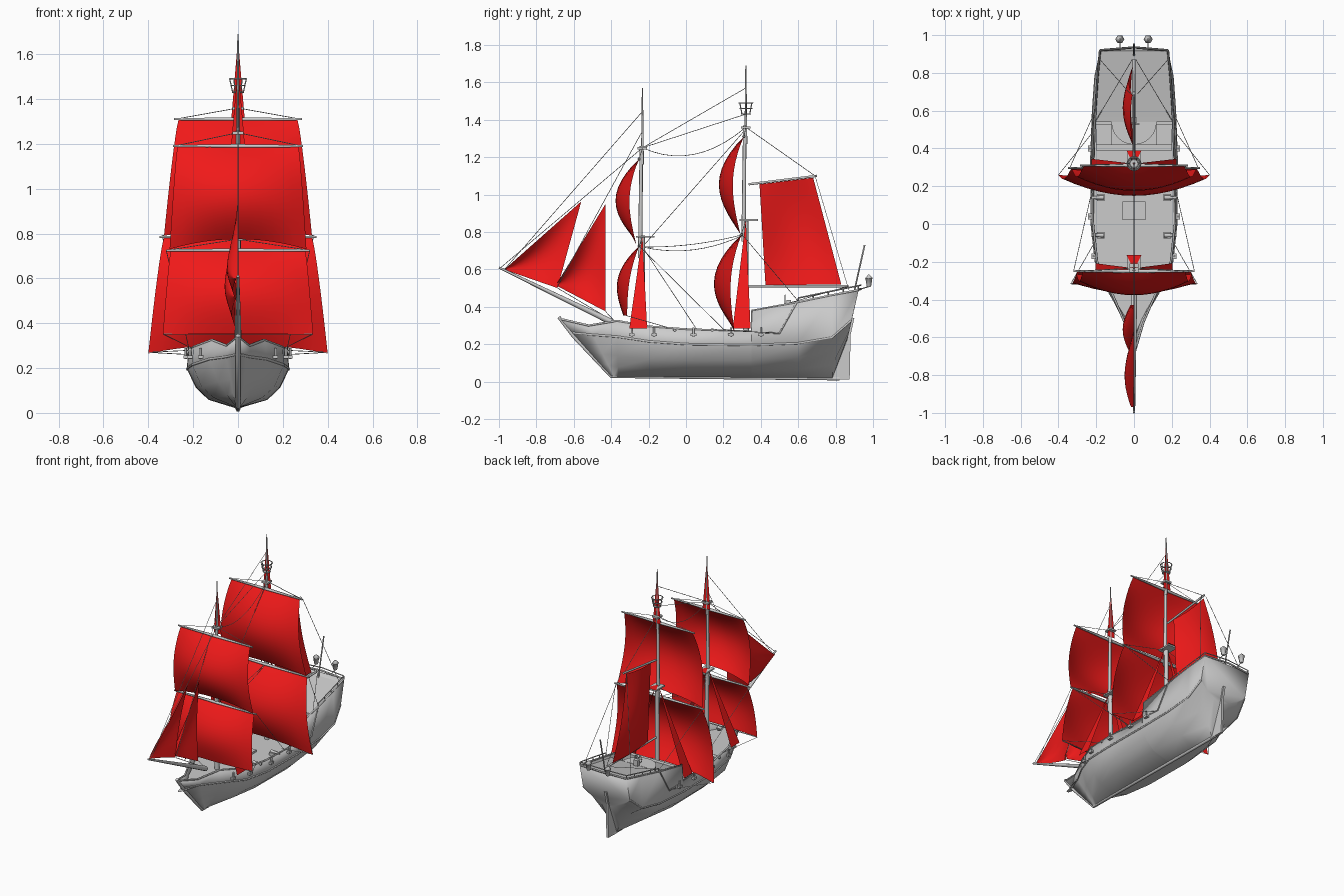
import bpy, bmesh, math
from mathutils import Vector

if "Cube" in bpy.data.objects:
    bpy.data.objects.remove(bpy.data.objects["Cube"])

red = bpy.data.materials.new("red_cloth")
red.diffuse_color = (0.87, 0.01, 0.01, 1)
red.use_nodes = True
red.node_tree.nodes["Principled BSDF"].inputs["Base Color"].default_value = red.diffuse_color


def mesh(name, verts, faces, mat=None, smooth=True):
    me = bpy.data.meshes.new(name)
    me.from_pydata(verts, [], faces)
    bm = bmesh.new()
    bm.from_mesh(me)
    bmesh.ops.recalc_face_normals(bm, faces=bm.faces)
    bm.to_mesh(me)
    bm.free()
    ob = bpy.data.objects.new(name, me)
    bpy.context.collection.objects.link(ob)
    if mat:
        me.materials.append(mat)
    if smooth:
        bpy.ops.object.select_all(action='DESELECT')
        ob.select_set(True)
        bpy.context.view_layer.objects.active = ob
        bpy.ops.object.shade_smooth_by_angle(angle=math.radians(35))
    return ob


def grid(name, rows, mat=None, extra=()):
    n = len(rows[0])
    faces = [(i * n + j, i * n + j + 1, i * n + n + j + 1, i * n + n + j)
             for i in range(len(rows) - 1) for j in range(n - 1)]
    return mesh(name, [p for r in rows for p in r], faces + list(extra), mat)


def tubes(name, paths, radii, res=1):
    # one curve object; radii is a number or one value per path point
    cu = bpy.data.curves.new(name, 'CURVE')
    cu.dimensions = '3D'
    cu.bevel_depth, cu.bevel_resolution, cu.use_fill_caps = 1, res, True
    for path in paths:
        sp = cu.splines.new('POLY')
        sp.points.add(len(path) - 1)
        for i, p in enumerate(path):
            sp.points[i].co = (*p, 1)
            sp.points[i].radius = radii[i] if isinstance(radii, (list, tuple)) else radii
    ob = bpy.data.objects.new(name, cu)
    bpy.context.collection.objects.link(ob)


def box(name, c, s):
    v = [(c[0] + a * s[0] / 2, c[1] + b * s[1] / 2, c[2] + d * s[2] / 2)
         for a in (-1, 1) for b in (-1, 1) for d in (-1, 1)]
    mesh(name, v, [(0, 1, 3, 2), (4, 5, 7, 6), (0, 1, 5, 4), (2, 3, 7, 6),
                   (0, 2, 6, 4), (1, 3, 7, 5)], smooth=False)


def sag(a, b, d):
    a, b = Vector(a), Vector(b)
    return [a.lerp(b, t / 10) - Vector((0, 0, 4 * d * t / 10 * (1 - t / 10))) for t in range(11)]


def both(path):
    return [path, [(-x, y, z) for x, y, z in path]]


# Hull stations: keel y, top y, then x,z from keel to rail
ST = [(-.40, -.67, .006, .03, .006, .10, .006, .17, .006, .26, .006, .335),
      (-.385, -.52, .008, .03, .020, .09, .030, .15, .05, .25, .050, .30),
      (-.36, -.37, .008, .03, .045, .08, .085, .14, .125, .24, .115, .325),
      (-.20, -.20, .008, .03, .105, .07, .160, .12, .200, .215, .195, .295),
      (0, 0, .008, .028, .125, .062, .182, .115, .222, .20, .217, .28),
      (.35, .35, .008, .026, .130, .062, .185, .115, .224, .195, .217, .27),
      (.352, .352, .008, .026, .130, .062, .185, .115, .224, .195, .214, .38),
      (.60, .60, .008, .024, .105, .07, .172, .13, .215, .205, .205, .425),
      (.78, .78, .008, .022, .035, .09, .105, .17, .202, .235, .193, .462),
      (.86, .92, .008, .23, .060, .25, .120, .275, .180, .325, .180, .49)]
rows = []
for s in ST:
    pts = [(s[2 + 2 * i], s[3 + 2 * i]) for i in range(5)]
    z0, z1 = pts[0][1], pts[-1][1]
    side = [(x, s[0] + (s[1] - s[0]) * (z - z0) / (z1 - z0), z) for x, z in pts]
    rows.append([(-x, y, z) for x, y, z in reversed(side)] + side)
n = len(rows[0])
hull = grid("hull", rows, extra=[tuple(range((len(rows) - 1) * n, len(rows) * n))])
mod = hull.modifiers.new("planking", 'SOLIDIFY')
mod.thickness, mod.offset = .008, 0
rail = [r[-1] for r in rows]
wale = [(r[-2][0] + .002, r[-2][1], r[-2][2]) for r in rows]
tubes("gunwale_and_wale", both(rail) + both(wale) + [[rail[-1], (0, .935, .495), (-rail[-1][0], .92, .49)]], .006)
tubes("step_moulding", both([(.218, .36, .265), (.222, .50, .258), (.209, .59, .42)]), .005)


def top(y):
    for a, b in zip(rail, rail[1:]):
        if a[1] <= y <= b[1]:
            return Vector(a).lerp(Vector(b), (y - a[1]) / (b[1] - a[1]))
    return Vector(rail[-1])


# Decks, bulkhead, round cabin
deck_y = [-.66, -.52, -.37, -.2, 0, .34, .54]
grid("main_deck", [[(-top(y).x * .98, y, .25), (top(y).x * .98, y, .25)] for y in deck_y])
poop = [[(-top(y).x, y, top(y).z - .022), (top(y).x, y, top(y).z - .022)] for y in (.54, .6, .78, .915)]
grid("poop_deck", [[(-.205, .54, .25), (.205, .54, .25)]] + poop)
arc = [(.12 * math.cos(a * math.pi / 12), .54 - .12 * math.sin(a * math.pi / 12)) for a in range(13)]
grid("round_cabin", [[(x, y, .25) for x, y in arc], [(x, y, .393) for x, y in arc]],
     extra=[tuple(range(13, 26))])
box("front_platform", (0, .405, .32), (.40, .03, .13))
for s in (-1, 1):
    box("cabin_bench", (s * .16, .47, .29), (.08, .12, .02))

# Keel, stem and rudder
tubes("stem", [[(0, -.68, .345), (0, -.60, .24), (0, -.40, .028), (0, .2, .022), (0, .82, .016)]], .011)
prof = [(.77, .01), (.875, .01), (.88, .25), (.90, .34), (.87, .34), (.80, .2)]
mesh("rudder", [(s * .008, y, z) for s in (-1, 1) for y, z in prof],
     [tuple(range(6)), tuple(range(6, 12))] + [(i, (i + 1) % 6, (i + 1) % 6 + 6, i + 6) for i in range(6)],
     smooth=False)

# Masts, tops and bowsprit
FY, MY = -.233, .32
for nm, y, base, t1, t2, t3 in (("fore", FY, .2, .78, 1.26, 1.57), ("main", MY, .2, .87, 1.37, 1.69)):
    tubes(nm + "_lower_mast", [[(0, y, base), (0, y, t1)]], [.016, .013], 2)
    tubes(nm + "_topmast", [[(0, y - .012, t1 - .12), (0, y - .006, t2)]], [.012, .009], 2)
    tubes(nm + "_pole", [[(0, y, t2 - .1), (0, y, t3)]], [.008, .003], 2)
    box(nm + "_top", (0, y + .015, t1 - .006), (.07, .10, .01))
    box(nm + "_crosstree", (0, y, t2 - .012), (.05, .05, .012))
    # narrow upper shrouds and the lower shroud panels
    mesh(nm + "_upper_shroud", [(0, y, t3 - .02), (-.03, y + .006, t2 - .06), (.03, y + .006, t2 - .06)],
         [(0, 1, 2)], red, False)
    mesh(nm + "_top_shroud", [(0, y - .01, t1 + .002), (-.04, y + .07, t1 + .002), (.04, y + .07, t1 + .002)],
         [(0, 1, 2)], red, False)
    for s in (-1, 1):
        x = .225 if y > 0 else .205
        mesh(nm + "_shroud", [(s * .01, y, t1), (s * x, y - .07, .285), (s * x, y + .025, .285)],
             [(0, 1, 2)], red, False)
tubes("bowsprit", [[(0, -.36, .30), (0, -1, .61)]], [.017, .006], 2)

# Lookout basket
ring = lambda r, z: [(r * math.cos(a * math.pi / 6), MY + r * math.sin(a * math.pi / 6), z) for a in range(13)]
tubes("lookout_basket", [ring(.037, 1.49), ring(.032, 1.46), ring(.024, 1.43)]
      + [[p, q] for p, q in zip(ring(.037, 1.49)[:12:2], ring(.024, 1.43)[::2])], .003)
mesh("lookout_floor", ring(.024, 1.43)[:12], [tuple(range(12))])


# Square sails with belly, plus their yards
def square(nm, zt, zb, wt, wb, yt, yb, edge, belly, arch):
    sail = []
    for i in range(13):
        v = i / 12
        row = []
        for j in range(13):
            u = j / 6 - 1
            b = math.sin(math.pi * v ** .9) * (edge + (belly - edge) * (1 - u * u))
            w = wt + (wb - wt) * v ** .8
            row.append((u * w, yt + (yb - yt) * v - b - .02 * v * (1 - u * u),
                        zt + (zb - zt) * v + arch * v ** 3 * (1 - u * u)))
        sail.append(row)
    grid(nm + "_sail", sail, red)
    tubes(nm + "_yard", [[(-wt - .02, yt, zt), (0, yt, zt), (wt + .02, yt, zt)]], [.005, .010, .005])


square("fore_course", .725, .352, .30, .335, -.25, -.315, .02, .075, 0)
square("fore_topsail", 1.19, .73, .27, .305, -.25, -.265, .045, .11, .045)
square("main_course", .785, .265, .33, .40, .297, .26, .04, .12, .04)
square("main_topsail", 1.31, .79, .265, .33, .31, .29, .05, .115, .03)
tubes("fore_foot_boom", [[(-.33, -.317, .352), (.33, -.317, .352)]], .003)


# Fore-and-aft sails: corners in (y, z), belly toward -x
def side_sail(nm, a, b, c, d, belly):
    a, b, c, d = map(Vector, (a, b, c, d))
    sail = []
    for i in range(11):
        v = i / 10
        row = []
        for j in range(11):
            u = j / 10
            p = a.lerp(b, u).lerp(d.lerp(c, u), v)
            row.append((-belly * math.sin(math.pi * (.1 + .8 * v)) * math.sin(math.pi * (u * .85)), p.x, p.y))
        sail.append(row)
    grid(nm, sail, red)


side_sail("spanker", (.393, 1.055), (.68, 1.09), (.83, .52), (.425, .515), .06)
side_sail("outer_jib", (-.97, .60), (-.97, .598), (-.687, .50), (-.56, .963), .05)
side_sail("inner_jib", (-.687, .53), (-.687, .51), (-.43, .375), (-.43, .95), .06)
tubes("gaff_and_boom", [[(0, .335, 1.055), (0, .70, 1.10)], [(0, .335, .51), (0, .87, .51)]], .007)

# Rigging
ropes = [sag(a, b, d) for a, b, d in (
    ((0, FY, 1.444), (0, -.97, .6), 0), ((0, FY, 1.34), (0, -.687, .51), -.0), ((0, FY, 1.25), (0, -.99, .61), 0),
    ((0, MY, 1.57), (0, FY, 1.25), 0), ((0, MY, 1.43), (0, FY, 1.25), 0), ((0, MY, 1.36), (0, FY, 1.25), .09),
    ((0, MY, 1.35), (0, FY, .72), 0), ((0, MY, .79), (0, FY, .72), .05), ((0, MY, .79), (0, FY, .72), .02),
    ((0, FY, .72), (0, .07, .26), 0), ((0, MY, 1.36), (0, .69, 1.10), 0),
    ((0, -.43, .375), (0, -.37, .31), 0), ((0, -.687, .5), (0, -.40, .33), 0))]
for a, b in (((.02, .69, 1.10), (.18, .87, .49)), ((.01, .87, .51), (.20, .55, .42)),
             ((.40, .26, .27), (.215, .49, .26)), ((.34, .297, .79), (.205, .60, .43)),
             ((.32, -.25, .725), (.217, .2, .28)), ((.335, -.317, .352), (.21, -.1, .29)),
             ((.28, .31, 1.31), (0, MY, 1.36)), ((.285, -.25, 1.19), (0, FY, 1.25)),
             ((.34, .297, .79), (0, MY, .86)), ((.32, -.25, .725), (0, FY, .775)),
             ((.40, .26, .27), (.2, .2, .28))):
    ropes += both([a, b])
tubes("rigging", ropes, .0017, 0)

# Poop railing, flagstaff, stern lanterns
rl = [(top(y).x, y, top(y).z + .022) for y in (.6, .68, .76, .84, .92)]
posts = [p for x, y, z in rl for p in both([(x, y, z - .024), (x, y, z)])]
tubes("poop_railing", both(rl) + posts + [[rl[-1], (0, .935, .516), (-rl[-1][0], .92, .512)]], .004, 0)
tubes("flagstaff", [[(0, .89, .44), (0, .955, .73)]], .005)
for s in (-1, 1):
    x = s * .075
    tubes("lantern", [[(x, .978, z) for z in (.505, .515, .55, .552, .572)]], [.010, .015, .021, .024, .004], 1)
    tubes("lantern_bracket", [[(x, .92, .49), (x, .95, .50), (x, .978, .508)]], .003, 0)

# Steering wheel on its stand
wheel = [(.028 * math.cos(a * math.pi / 6), .53, .435 + .028 * math.sin(a * math.pi / 6)) for a in range(13)]
tubes("steering_wheel", [wheel] + [[wheel[i], wheel[i + 6]] for i in range(0, 6, 2)], .003, 0)
box("wheel_stand", (0, .55, .41), (.03, .025, .05))
box("deck_hatch", (0, .07, .258), (.12, .10, .014))

# Side guns and channel blocks
for s in (-1, 1):
    for y in (-.06, .14):
        tubes("gun", [[(s * .16, y, .275), (s * .225, y, .275)]], [.011, .008])
        box("gun_carriage", (s * .175, y, .262), (.04, .035, .02))
    for y in (-.29, -.17, .04, .24, .40):
        box("channel_block", (s * (top(min(y, .34)).x + .012), y, .25), (.028, .03, .014))
        tubes("deadeye", [[(s * (top(min(y, .34)).x + .016), y, .24), (s * (top(min(y, .34)).x + .016), y, .29)]], .006)
